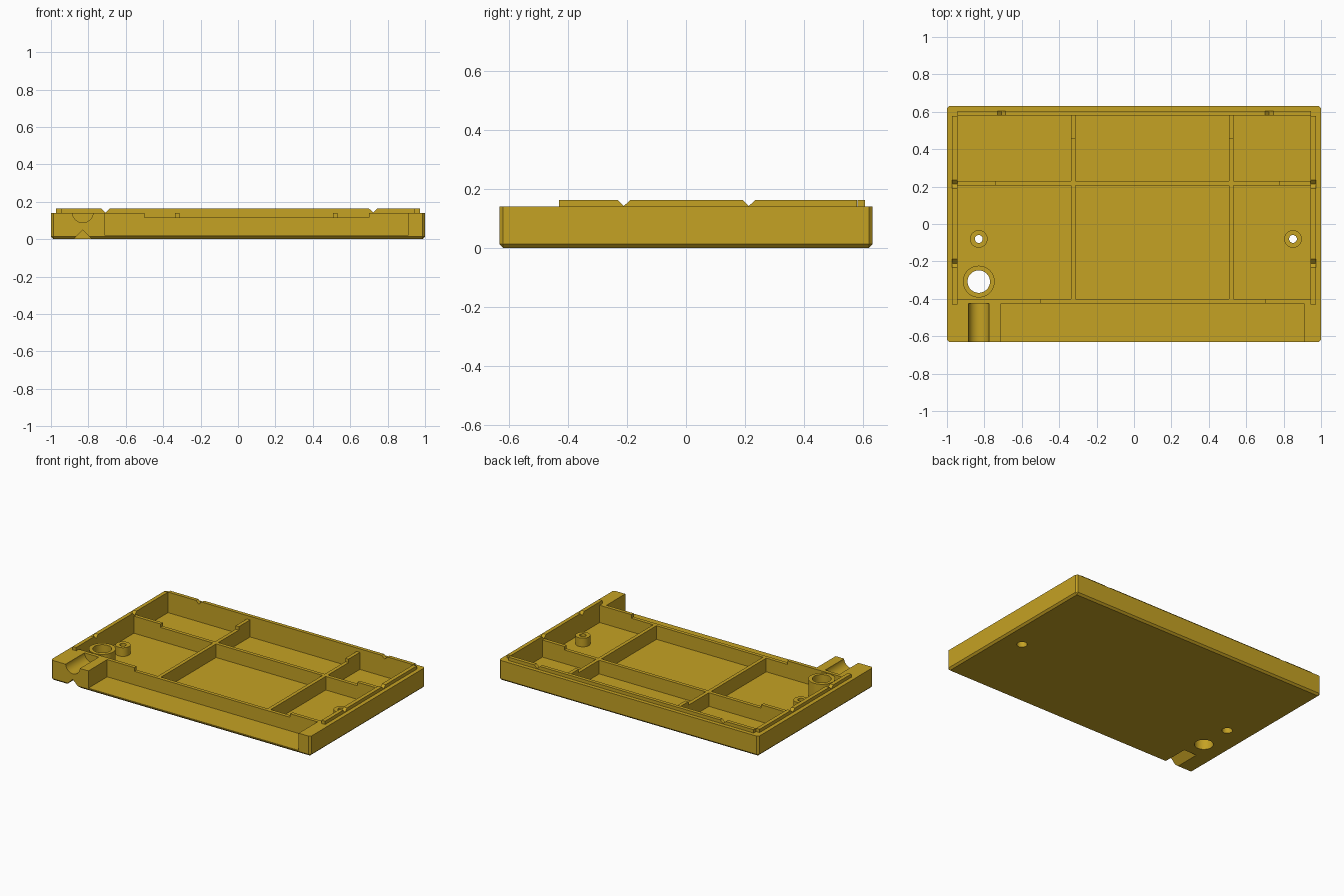
import bpy, bmesh, math
from mathutils import Matrix

if "Cube" in bpy.data.objects:
    bpy.data.objects.remove(bpy.data.objects["Cube"])

WALL, LOW, FLOOR, LIP = 0.14, 0.115, 0.02, 0.163

gold = bpy.data.materials.new("mustard_gold")
gold.use_nodes = True
gold.diffuse_color = (0.56, 0.36, 0.017, 1)
gold.node_tree.nodes["Principled BSDF"].inputs["Base Color"].default_value = gold.diffuse_color


def make(name, bm):
    mesh = bpy.data.meshes.new(name)
    bmesh.ops.recalc_face_normals(bm, faces=bm.faces)
    bm.to_mesh(mesh)
    bm.free()
    mesh.materials.append(gold)
    obj = bpy.data.objects.new(name, mesh)
    bpy.context.collection.objects.link(obj)
    return obj


def box(name, x, y, z):
    bm = bmesh.new()
    bmesh.ops.create_cube(bm, size=1)
    for v in bm.verts:
        v.co = [a + (b - a) * (c + 0.5) for (a, b), c in zip((x, y, z), v.co)]
    return make(name, bm)


def cylinder(name, x, y, r, z, sides=48):
    bm = bmesh.new()
    bmesh.ops.create_cone(bm, cap_ends=True, segments=sides, radius1=r, radius2=r,
                          depth=z[1] - z[0],
                          matrix=Matrix.Translation((x, y, sum(z) / 2)))
    return make(name, bm)


def prism(name, profile, axis, start, end):
    """Extrude a (u, z) profile along x or y."""
    bm = bmesh.new()
    place = (lambda u, z, t: (t, u, z)) if axis == "x" else (lambda u, z, t: (u, t, z))
    rings = [[bm.verts.new(place(u, z, t)) for u, z in profile] for t in (start, end)]
    for ring in rings:
        bm.faces.new(ring)
    for i in range(len(profile)):
        j = (i + 1) % len(profile)
        bm.faces.new((rings[0][i], rings[0][j], rings[1][j], rings[1][i]))
    return make(name, bm)


def cut(obj, cutters):
    for cutter in cutters:
        cutter.hide_render = True
        mod = obj.modifiers.new("cut", "BOOLEAN")
        mod.operation, mod.solver, mod.object = "DIFFERENCE", "EXACT", cutter
    bpy.context.view_layer.update()
    result = bpy.data.meshes.new_from_object(obj.evaluated_get(bpy.context.evaluated_depsgraph_get()))
    obj.modifiers.clear()
    obj.data = result
    for cutter in cutters:
        bpy.data.objects.remove(cutter)


# Tray body with chamfered bottom and softened corners
tray = box("tray_body", (-1, 1), (-0.632, 0.632), (0, WALL))
bm = bmesh.new()
bm.from_mesh(tray.data)
edges = [e for e in bm.edges if min(v.co.z for v in e.verts) < 0.001]
bmesh.ops.bevel(bm, geom=edges, offset=0.013, segments=1, affect="EDGES")
bm.to_mesh(tray.data)
bm.free()

# Small screw bosses and the tall ring
SCREWS = [(-0.83, -0.08), (0.85, -0.08)]
RING = (-0.83, -0.308)
bosses = [cylinder(n, x, y, 0.047, (0.016, 0.08))
          for n, (x, y) in zip(("right_boss", "left_boss"), SCREWS)]
ring = cylinder("cable_ring", *RING, 0.085, (0.016, WALL - 0.001))


def screw_holes(x, y):
    return [cylinder("hole", x, y, 0.021, (-0.1, 0.3)),
            cylinder("counterbore", x, y, 0.033, (-0.1, 0.045))]


for boss, spot in zip(bosses, SCREWS):
    cut(boss, screw_holes(*spot))
cut(ring, [cylinder("hole", *RING, 0.06, (-0.1, 0.3))])

# Hollow the tray, open the front bay, then cut groove, notch and holes
groove = [(-0.83 + 0.055 * math.cos(a), 0.143 + 0.055 * math.sin(a))
          for a in (math.tau * i / 48 for i in range(48))]
cut(tray, [
    box("cavity", (-0.945, 0.945), (-0.4, 0.58), (FLOOR, 0.3)),
    box("front_bay", (-0.71, 0.91), (-0.8, -0.425), (FLOOR, 0.3)),
    box("front_wall_step", (-0.5, 0.7), (-0.45, -0.38), (LOW, 0.3)),
    prism("groove", groove, "y", -0.8, -0.425),
    prism("notch", [(-0.89, -0.01), (-0.77, -0.01), (-0.83, 0.05)], "y", -0.8, -0.44),
    cylinder("ring_hole", *RING, 0.06, (-0.1, 0.3)),
] + [c for s in SCREWS for c in screw_holes(*s)])

# Dividing ribs, low in the middle and full height at the ends
for side, x in (("right", -0.325), ("left", 0.52)):
    span = (x - 0.0125, x + 0.0125)
    box(side + "_rib", span, (-0.405, 0.455), (0.015, LOW))
    box(side + "_rib_end", span, (0.455, 0.585), (0.015, WALL - 0.001))
cross = (0.205, 0.23)
box("cross_rib", (-0.74, 0.775), cross, (0.015, LOW))
box("cross_rib_right_end", (-0.95, -0.74), cross, (0.015, WALL - 0.001))
box("cross_rib_left_end", (0.775, 0.95), cross, (0.015, WALL - 0.001))


# Raised lips with small V notches
def vee(c, axis, a, b):
    return prism("vee", [(c - 0.025, LIP + 0.003), (c + 0.025, LIP + 0.003), (c, 0.142)], axis, a, b)


for side, s in (("right", -1), ("left", 1)):
    lip = box(side + "_lip", sorted((s * 0.945, s * 0.972)), (-0.43, 0.578), (WALL, LIP))
    cut(lip, [vee(c, "x", *sorted((s * 0.9, s * 1.1))) for c in (-0.21, 0.213)])
back = box("back_lip", (-0.945, 0.945), (0.58, 0.605), (WALL, LIP))
cut(back, [vee(c, "y", 0.5, 0.7) for c in (-0.708, 0.723)])

# Smooth the round parts, keep edges crisp
bpy.ops.object.select_all(action="DESELECT")
for obj in [tray, ring] + bosses:
    obj.select_set(True)
bpy.context.view_layer.objects.active = tray
bpy.ops.object.shade_smooth_by_angle(angle=math.radians(30))
